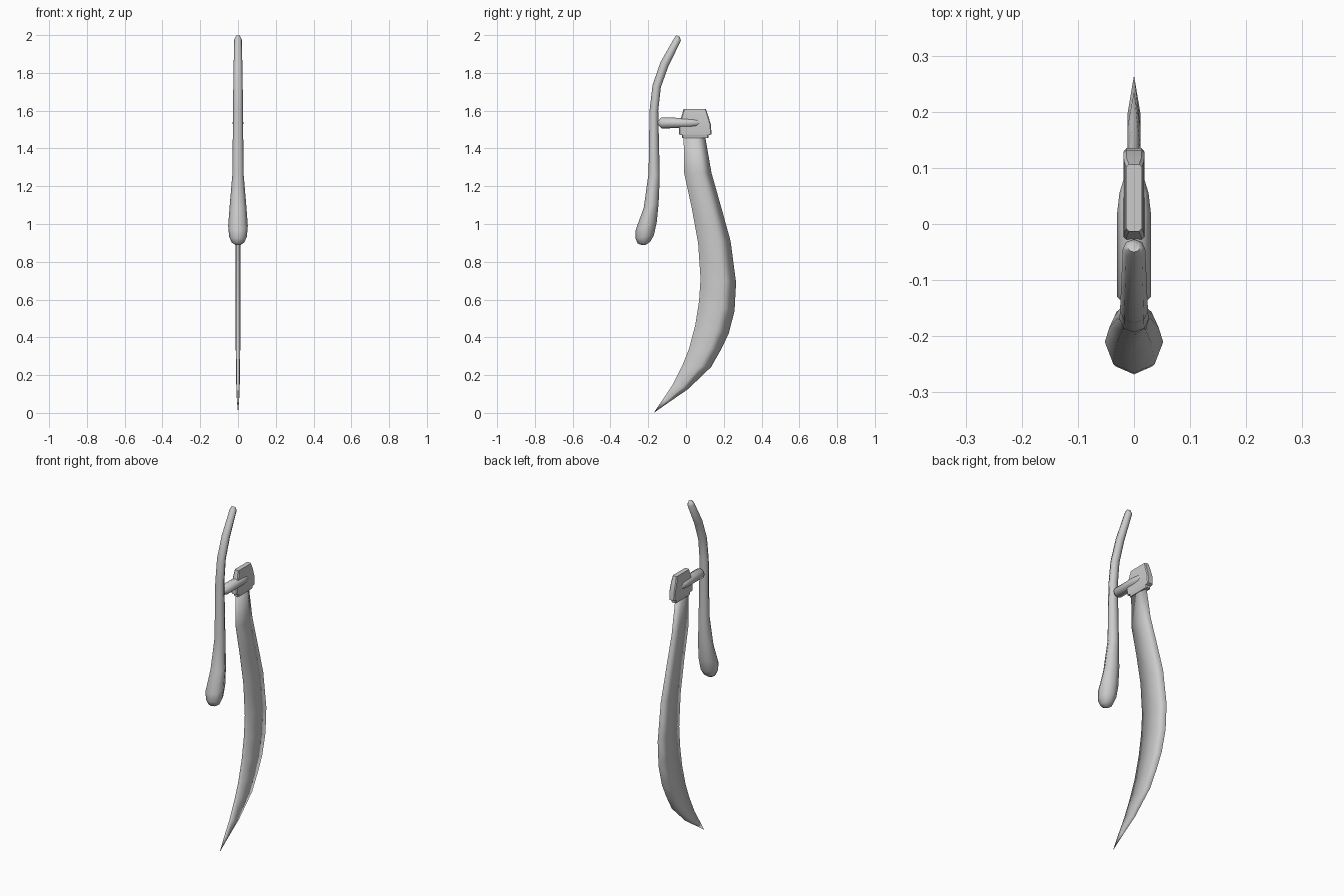
import bpy
import bmesh
from math import cos, sin, tau
from mathutils import Vector

cube = bpy.data.objects.get("Cube")
if cube:
    bpy.data.objects.remove(cube, do_unlink=True)

COLOUR = (0.6, 0.6, 0.6, 1.0)
steel = bpy.data.materials.new("grey_metal")
steel.use_nodes = True
steel.diffuse_color = COLOUR
steel.node_tree.nodes["Principled BSDF"].inputs["Base Color"].default_value = COLOUR


def loft(name, rings, angle):
    """Skin a list of equal-length vertex rings, cap both ends and smooth."""
    bm = bmesh.new()
    loops = [[bm.verts.new(p) for p in ring] for ring in rings]
    n = len(loops[0])
    for a, b in zip(loops, loops[1:]):
        for i in range(n):
            j = (i + 1) % n
            bm.faces.new((a[i], a[j], b[j], b[i]))
    bm.faces.new(loops[0])
    bm.faces.new(loops[-1])
    bmesh.ops.remove_doubles(bm, verts=bm.verts, dist=0.0002)
    bmesh.ops.recalc_face_normals(bm, faces=bm.faces)
    mesh = bpy.data.meshes.new(name)
    bm.to_mesh(mesh)
    bm.free()
    mesh.materials.append(steel)
    obj = bpy.data.objects.new(name, mesh)
    bpy.context.collection.objects.link(obj)
    bpy.ops.object.select_all(action="DESELECT")
    obj.select_set(True)
    bpy.context.view_layer.objects.active = obj
    bpy.ops.object.shade_smooth_by_angle(angle=angle)
    return obj


def tube_rings(pairs, sides=8):
    """Octagonal rings between two side-outline points, with an x half width."""
    rings = []
    for front, back, half in pairs:
        a, b = Vector((0, *front)), Vector((0, *back))
        mid, arm = (a + b) / 2, (b - a) / 2
        rings.append([mid + arm * cos(tau * i / sides)
                      + Vector((half * sin(tau * i / sides), 0, 0))
                      for i in range(sides)])
    return rings


# Grip: curved handle with a swollen rounded lower end
grip = [
    ((-0.050, 2.000), (-0.033, 1.990), 0.011),
    ((-0.062, 1.985), (-0.027, 1.970), 0.020),
    ((-0.135, 1.857), (-0.092, 1.838), 0.023),
    ((-0.177, 1.736), (-0.133, 1.725), 0.025),
    ((-0.193, 1.600), (-0.147, 1.600), 0.026),
    ((-0.198, 1.270), (-0.139, 1.250), 0.030),
    ((-0.224, 1.085), (-0.145, 1.110), 0.044),
    ((-0.266, 0.970), (-0.155, 1.010), 0.052),
    ((-0.268, 0.925), (-0.170, 0.940), 0.047),
    ((-0.256, 0.898), (-0.190, 0.905), 0.033),
    ((-0.235, 0.888), (-0.215, 0.888), 0.012),
]
loft("grip", tube_rings(grip), 1.2)

# Connecting rod between the grip and the collar
rod = [(-0.150, 0.008, 0.008), (-0.130, 0.029, 0.030), (0.020, 0.026, 0.030),
       (0.055, 0.022, 0.026), (0.078, 0.008, 0.019)]
loft("connecting_rod", tube_rings(
    [((y, 1.535 - h), (y, 1.535 + h), x) for y, h, x in rod]), 1.2)

# Collar: stepped block holding the blade root
levels = [(1.455, -0.020, 0.118, 0.014), (1.470, -0.020, 0.118, 0.016),
          (1.475, -0.038, 0.135, 0.018), (1.525, -0.038, 0.132, 0.019),
          (1.575, -0.022, 0.117, 0.018), (1.590, -0.018, 0.112, 0.016),
          (1.608, -0.013, 0.106, 0.014)]
collar = []
for z, front, back, half in levels:
    c = 0.005
    corners = [(front, half - c), (front + c, half), (back - c, half), (back, half - c)]
    collar.append([(x, y, z) for y, x in corners]
                  + [(-x, y, z) for y, x in reversed(corners)])
loft("collar", collar, 0.7)

# Blade: flat inner spine, full belly and sharp outer edge, curving to a point
outline = [
    ((-0.013, 1.500), (0.095, 1.500), 0.011),
    ((-0.010, 1.270), (0.135, 1.270), 0.011),
    ((0.030, 1.087), (0.187, 1.087), 0.012),
    ((0.064, 0.900), (0.236, 0.910), 0.012),
    ((0.077, 0.710), (0.265, 0.690), 0.012),
    ((0.069, 0.590), (0.257, 0.540), 0.012),
    ((0.049, 0.465), (0.226, 0.420), 0.012),
    ((0.016, 0.340), (0.187, 0.338), 0.012),
    ((-0.018, 0.255), (0.133, 0.243), 0.011),
    ((-0.070, 0.150), (0.010, 0.125), 0.009),
    ((-0.120, 0.075), (-0.085, 0.060), 0.006),
    ((-0.171, 0.000), (-0.171, 0.000), 0.000),
]
blade = []
for inner, outer, half in outline:
    a, b = Vector((0, *inner)), Vector((0, *outer))
    belly = a.lerp(b, 0.62)
    side = Vector((half, 0, 0))
    blade.append([a + side * 0.8, belly + side, b, belly - side, a - side * 0.8])
loft("blade", blade, 3.1)
